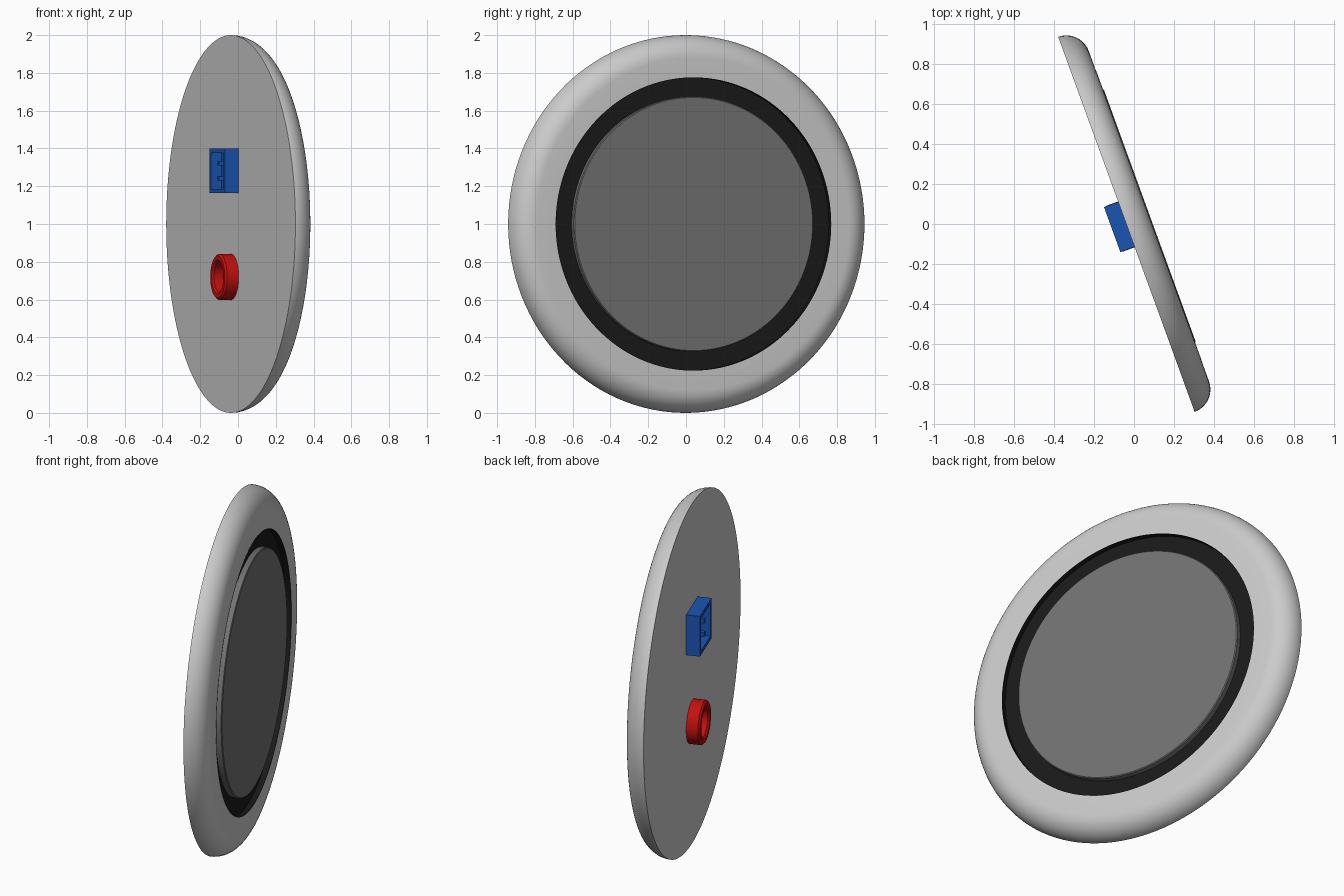
import bpy, bmesh
from math import sin, cos, pi, radians
from mathutils import Matrix

if "Cube" in bpy.data.objects:
    bpy.data.objects.remove(bpy.data.objects["Cube"])

# Local frame: x = disc axis (front is +x), y = sideways, z = up, origin at back face centre
PLACE = Matrix.Translation((-0.038, -0.002, 1.0)) @ Matrix.Rotation(radians(20), 4, 'Z')


def material(name, rgb):
    m = bpy.data.materials.new(name)
    m.diffuse_color = (*rgb, 1)
    m.use_nodes = True
    m.node_tree.nodes["Principled BSDF"].inputs["Base Color"].default_value = m.diffuse_color
    return m


def finish(name, bm, mat=None, smooth=True):
    bmesh.ops.remove_doubles(bm, verts=bm.verts, dist=1e-6)
    bmesh.ops.recalc_face_normals(bm, faces=bm.faces)
    me = bpy.data.meshes.new(name)
    bm.to_mesh(me)
    bm.free()
    ob = bpy.data.objects.new(name, me)
    bpy.context.collection.objects.link(ob)
    ob.matrix_world = PLACE
    if mat:
        me.materials.append(mat)
    if smooth:
        bpy.ops.object.select_all(action='DESELECT')
        ob.select_set(True)
        bpy.context.view_layer.objects.active = ob
        bpy.ops.object.shade_smooth_by_angle(angle=radians(35))
    return ob


def lathe(name, profile, mat=None, z=0.0, sides=128):
    """Spin (radius, depth) points around the local x axis."""
    bm = bmesh.new()
    vs = [bm.verts.new((d, 0, r)) for r, d in profile]
    es = [bm.edges.new(p) for p in zip(vs, vs[1:])]
    bmesh.ops.spin(bm, geom=vs + es, cent=(0, 0, 0), axis=(1, 0, 0),
                   angle=2 * pi, steps=sides, use_merge=True)
    bmesh.ops.translate(bm, verts=bm.verts, vec=(0, 0, z))
    return finish(name, bm, mat)


def add_box(bm, lo, hi):
    size = [b - a for a, b in zip(lo, hi)]
    mid = [(a + b) / 2 for a, b in zip(lo, hi)]
    bmesh.ops.create_cube(bm, size=1, matrix=Matrix.Translation(mid) @ Matrix.Diagonal((*size, 1)))


black = material("black", (0.01, 0.01, 0.01))
dark = material("dark_grey", (0.17, 0.17, 0.17))
blue = material("blue", (0.01, 0.09, 0.45))
red = material("red", (0.55, 0.005, 0.005))

# Housing: flat back, rounded rim, recess in front
T, R = 0.12, 0.12
rim = [(1 - R + R * cos(a * pi / 24), T * sin(a * pi / 24)) for a in range(13)]
lathe("housing", [(0, 0)] + rim + [(0.775, T), (0.775, 0.085), (0, 0.085)])

# Black ring lining the groove
lathe("groove_ring", [(0.67, 0.09), (0.774, 0.09), (0.774, T + 0.001), (0.776, T + 0.001)], black)

# Front panel inside the groove
lathe("front_panel", [(0.675, 0.086), (0.675, 0.121), (0.67, 0.125), (0, 0.125)], dark)

# Round red socket on the back
lathe("round_socket", [(0, 0), (0.122, 0), (0.122, -0.065), (0.112, -0.075), (0.09, -0.075),
                       (0.08, -0.065), (0.08, -0.015), (0, -0.015)], red, z=-0.28, sides=48)

# Square blue socket: open tray with a recessed floor
bm = bmesh.new()
add_box(bm, (-0.076, -0.12, 0.163), (0, 0.12, 0.40))
opening = min(bm.faces, key=lambda f: f.calc_center_median().x)
bmesh.ops.inset_region(bm, faces=[opening], thickness=0.033)
inner = bmesh.ops.extrude_face_region(bm, geom=[opening])['geom']
bmesh.ops.translate(bm, verts=[g for g in inner if isinstance(g, bmesh.types.BMVert)],
                    vec=(0.06, 0, 0))
bmesh.ops.delete(bm, geom=[opening] if opening.is_valid else [], context='FACES_ONLY')
finish("square_socket", bm, blue, smooth=False)

# Two contact pins in the square socket
bm = bmesh.new()
for z in (0.2415, 0.3215):
    add_box(bm, (-0.07, -0.0125, z - 0.0125), (-0.01, 0.0125, z + 0.0125))
finish("socket_pins", bm, blue, smooth=False)
